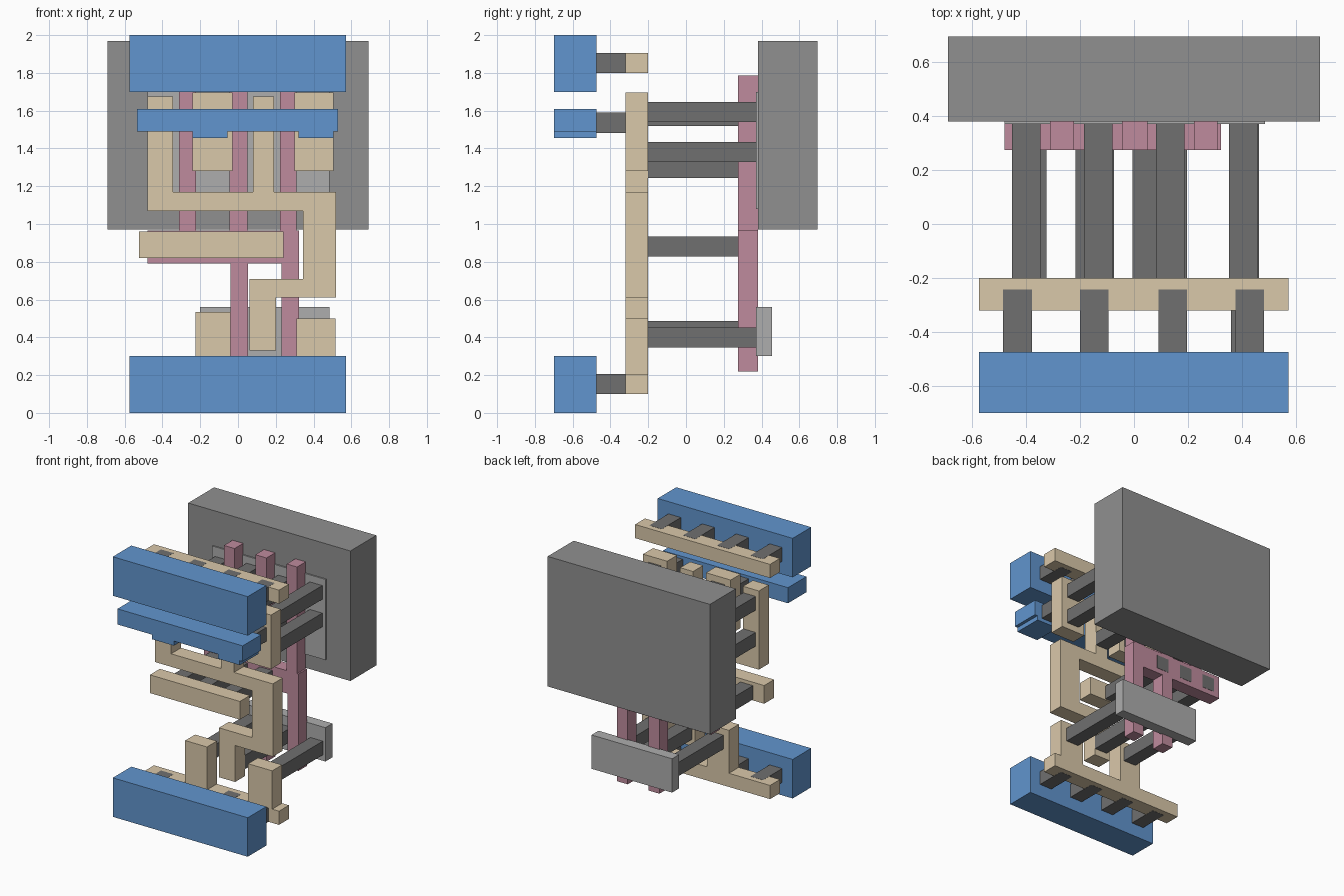
import bpy, bmesh


def make_mat(name, color):
    m = bpy.data.materials.new(name)
    m.diffuse_color = (*color, 1)
    return m


BLUE = make_mat("blue", (0.12, 0.30, 0.62))
TAN = make_mat("tan", (0.70, 0.58, 0.40))
PINK = make_mat("pink", (0.52, 0.26, 0.34))
DARK = make_mat("dark_grey", (0.16, 0.16, 0.16))
MID = make_mat("mid_grey", (0.28, 0.28, 0.28))
LIGHT = make_mat("light_grey", (0.42, 0.42, 0.42))


def plate(name, outline, y, mat):
    """Extrude an (x, z) outline between the two depths in y."""
    bm = bmesh.new()
    face = bm.faces.new([bm.verts.new((px, y[0], pz)) for px, pz in outline])
    ext = bmesh.ops.extrude_face_region(bm, geom=[face])
    verts = [v for v in ext["geom"] if isinstance(v, bmesh.types.BMVert)]
    bmesh.ops.translate(bm, vec=(0, y[1] - y[0], 0), verts=verts)
    bmesh.ops.recalc_face_normals(bm, faces=bm.faces)
    me = bpy.data.meshes.new(name)
    bm.to_mesh(me)
    bm.free()
    me.materials.append(mat)
    ob = bpy.data.objects.new(name, me)
    bpy.context.collection.objects.link(ob)
    return ob


def box(name, x0, x1, z0, z1, y, mat):
    return plate(name, [(x0, z0), (x1, z0), (x1, z1), (x0, z1)], y, mat)


# Layer depths, back to front
WELL_Y = (0.38, 0.695)
DIFF_Y = (0.37, 0.455)
GATE_Y = (0.275, 0.38)
CONTACT_Y = (-0.20, 0.382)
METAL_Y = (-0.32, -0.20)
VIA_Y = (-0.475, -0.243)
FRONT_Y = (-0.70, -0.475)
S = 0.106  # contact side length

# Back slab and diffusion plates
box("well_slab", -0.69, 0.69, 0.97, 1.97, WELL_Y, MID)
box("upper_diffusion", -0.48, 0.485, 1.08, 1.70, DIFF_Y, LIGHT)
box("lower_diffusion", -0.20, 0.485, 0.30, 0.56, DIFF_Y, LIGHT)

# Gate: three fingers up, two down, joined by a cross pad
plate("gate", [
    (-0.48, 0.79), (-0.04, 0.79), (-0.04, 0.22), (0.052, 0.22), (0.052, 0.79),
    (0.23, 0.79), (0.23, 0.22), (0.322, 0.22), (0.322, 0.965), (0.31, 0.965),
    (0.31, 1.785), (0.222, 1.785), (0.222, 0.965), (0.05, 0.965), (0.05, 1.785),
    (-0.045, 1.785), (-0.045, 0.965), (-0.222, 0.965), (-0.222, 1.785),
    (-0.312, 1.785), (-0.312, 0.965), (-0.48, 0.965)], GATE_Y, PINK)

# Inner metal: supply rails, output track, input bar and source blocks
box("upper_rail", -0.575, 0.573, 1.80, 1.905, METAL_Y, TAN)
plate("lower_rail", [
    (-0.575, 0.10), (0.573, 0.10), (0.573, 0.205), (0.515, 0.205), (0.515, 0.50),
    (0.31, 0.50), (0.31, 0.205), (-0.04, 0.205), (-0.04, 0.535),
    (-0.225, 0.535), (-0.225, 0.205), (-0.575, 0.205)], METAL_Y, TAN)
plate("output_track", [
    (-0.48, 1.07), (0.345, 1.07), (0.345, 0.71), (0.062, 0.71), (0.062, 0.33),
    (0.20, 0.33), (0.20, 0.61), (0.52, 0.61), (0.52, 1.17), (0.19, 1.17),
    (0.19, 1.675), (0.08, 1.675), (0.08, 1.17), (-0.345, 1.17),
    (-0.345, 1.675), (-0.48, 1.675)], METAL_Y, TAN)
box("input_bar", -0.525, 0.24, 0.82, 0.96, METAL_Y, TAN)
for x0, x1 in ((-0.24, -0.03), (0.30, 0.505)):
    box("source_block", x0, x1, 1.28, 1.695, METAL_Y, TAN)

# Long contacts from the inner metal back to diffusion and gate
contacts = [(x, z) for x in (-0.453, 0.082) for z in (1.52, 1.243)]
contacts += [(x, z) for x in (-0.186, 0.352) for z in (1.54, 1.328)]
contacts += [(-0.43, 0.828), (-0.217, 0.828), (-0.005, 0.828)]
contacts += [(-0.18, 0.38), (0.09, 0.38), (0.357, 0.345)]
for x, z in contacts:
    box("contact", x, x + S, z, z + S, CONTACT_Y, DARK)

# Short vias from the inner metal to the front bars
for z in (0.099, 1.799):
    for x in (-0.485, -0.20, 0.09, 0.376):
        box("rail_via", x, x + S, z, z + 0.107, VIA_Y, DARK)
for x in (-0.20, 0.36):
    box("cross_via", x, x + S, 1.483, 1.483 + S, VIA_Y, DARK)

# Front bars
for z in (0, 1.70):
    box("front_rail", -0.575, 0.573, z, z + 0.30, FRONT_Y, BLUE)
plate("front_cross_bar", [
    (-0.535, 1.49), (-0.24, 1.49), (-0.24, 1.455), (-0.055, 1.455),
    (-0.055, 1.49), (0.32, 1.49), (0.32, 1.455), (0.505, 1.455),
    (0.505, 1.49), (0.53, 1.49), (0.53, 1.61), (-0.535, 1.61)], FRONT_Y, BLUE)
